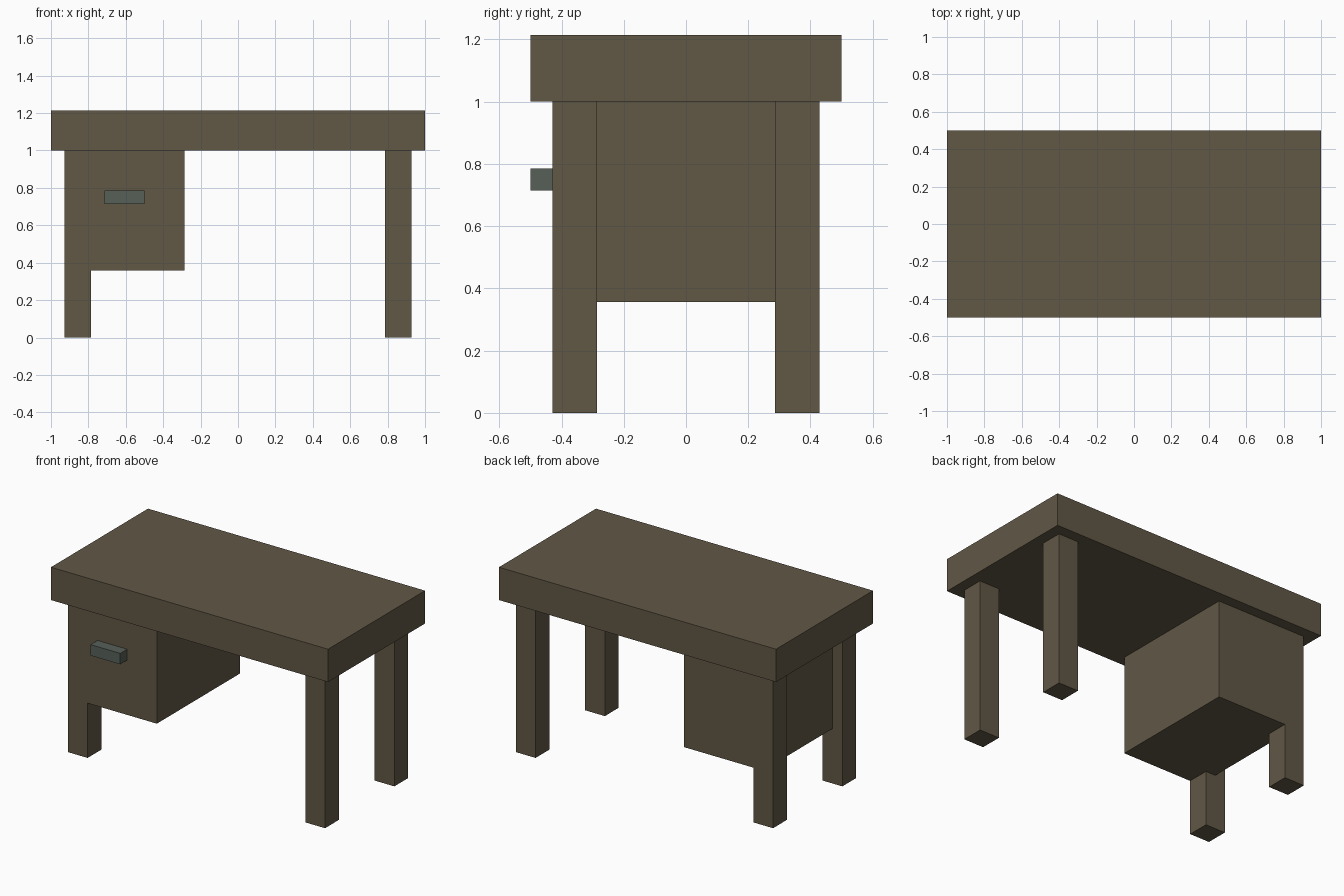
import bpy

if "Cube" in bpy.data.objects:
    bpy.data.objects.remove(bpy.data.objects["Cube"])

U = 1 / 14  # design module


def material(name, rgb):
    m = bpy.data.materials.new(name)
    m.diffuse_color = (*rgb, 1)
    m.use_nodes = True
    m.node_tree.nodes["Principled BSDF"].inputs["Base Color"].default_value = m.diffuse_color
    return m


wood = material("dark wood", (0.120, 0.095, 0.060))
metal = material("grey green metal", (0.095, 0.115, 0.098))


def box(name, x, y, z, mat):
    """Box from (min, max) ranges given in modules."""
    lo, hi = zip(x, y, z)
    bpy.ops.mesh.primitive_cube_add(
        size=1, location=[(a + b) / 2 * U for a, b in zip(lo, hi)])
    ob = bpy.context.object
    ob.name = name
    ob.scale = [(b - a) * U for a, b in zip(lo, hi)]
    bpy.ops.object.transform_apply(location=False, rotation=False, scale=True)
    ob.data.materials.append(mat)
    return ob


# thick top slab
box("desk_top", (-14, 14), (-7, 7), (14, 17), wood)

# four square legs
for side, x in (("left", -13), ("right", 11)):
    for end, y in (("front", -6), ("back", 4)):
        box(f"{end}_{side}_leg", (x, x + 2), (y, y + 2), (0, 14), wood)

# drawer cabinet, flush with the legs front and back, set in at the side
box("drawer_cabinet", (-12, -4), (-6, 6), (5, 14), wood)

# drawer handle
box("drawer_handle", (-10, -7), (-7, -6), (10, 11), metal)
